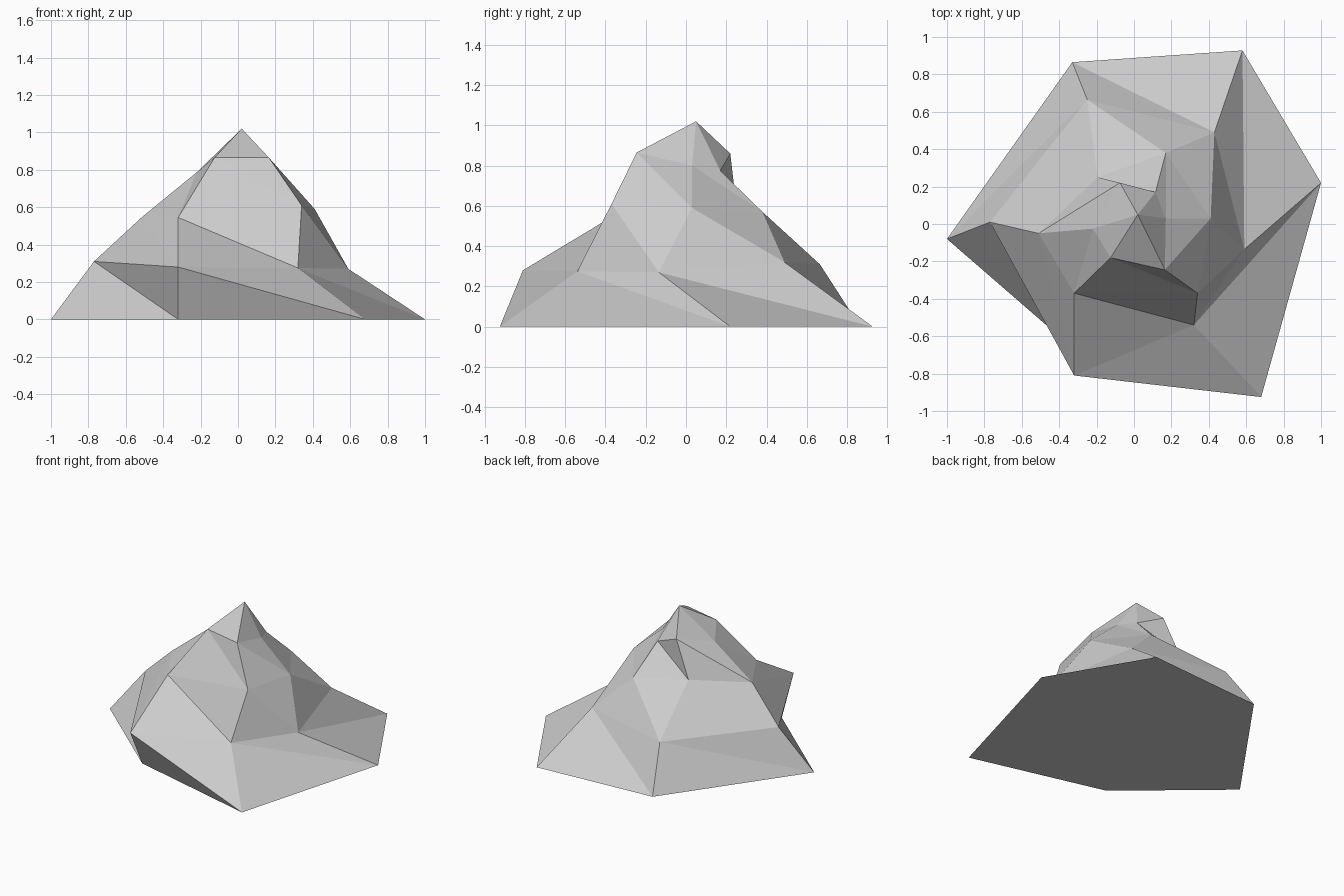
import bpy, bmesh

if "Cube" in bpy.data.objects:
    bpy.data.objects.remove(bpy.data.objects["Cube"])

# Six-sided contour lines of the rock, from the ground up; each is lofted to the next
CONTOURS = [
    [(1.0, .22, 0), (.58, .928, 0), (-.33, .865, 0),
     (-1.0, -.08, 0), (-.32, -.67, 0), (.68, -.925, 0)],
    [(.59, -.135, .27), (.43, .49, .32), (-.25, .665, .31),
     (-.77, .01, .31), (-.32, -.81, .28), (.32, -.54, .275)],
    [(.41, .03, .59), (.17, .38, .57), (-.195, .25, .60),
     (-.51, -.05, .55), (-.32, -.37, .545), (.34, -.37, .61)],
    [(.17, .03, .80), (.115, .17, .775), (-.075, .22, .86),
     (-.22, -.025, .787), (-.125, -.18, .865), (.165, -.245, .865)],
]
PEAK = (.02, .05, 1.02)

stone = bpy.data.materials.new("grey stone")
stone.diffuse_color = (.6, .6, .6, 1)
stone.use_nodes = True
stone.node_tree.nodes["Principled BSDF"].inputs["Base Color"].default_value = stone.diffuse_color

# Mountain body
bm = bmesh.new()
rings = [[bm.verts.new(p) for p in ring] for ring in CONTOURS]
peak = bm.verts.new(PEAK)
for low, high in zip(rings, rings[1:]):
    for i in range(6):
        j = (i + 1) % 6
        # every panel is split along the same twist direction
        bm.faces.new((low[i], low[j], high[i]))
        bm.faces.new((low[j], high[j], high[i]))

# Summit fan and flat underside
for i in range(6):
    bm.faces.new((rings[-1][i], rings[-1][(i + 1) % 6], peak))
bm.faces.new(rings[0][::-1])
bmesh.ops.recalc_face_normals(bm, faces=bm.faces[:])

mesh = bpy.data.meshes.new("mountain")
bm.to_mesh(mesh)
bm.free()
mesh.materials.append(stone)
mountain = bpy.data.objects.new("mountain", mesh)
bpy.context.collection.objects.link(mountain)
